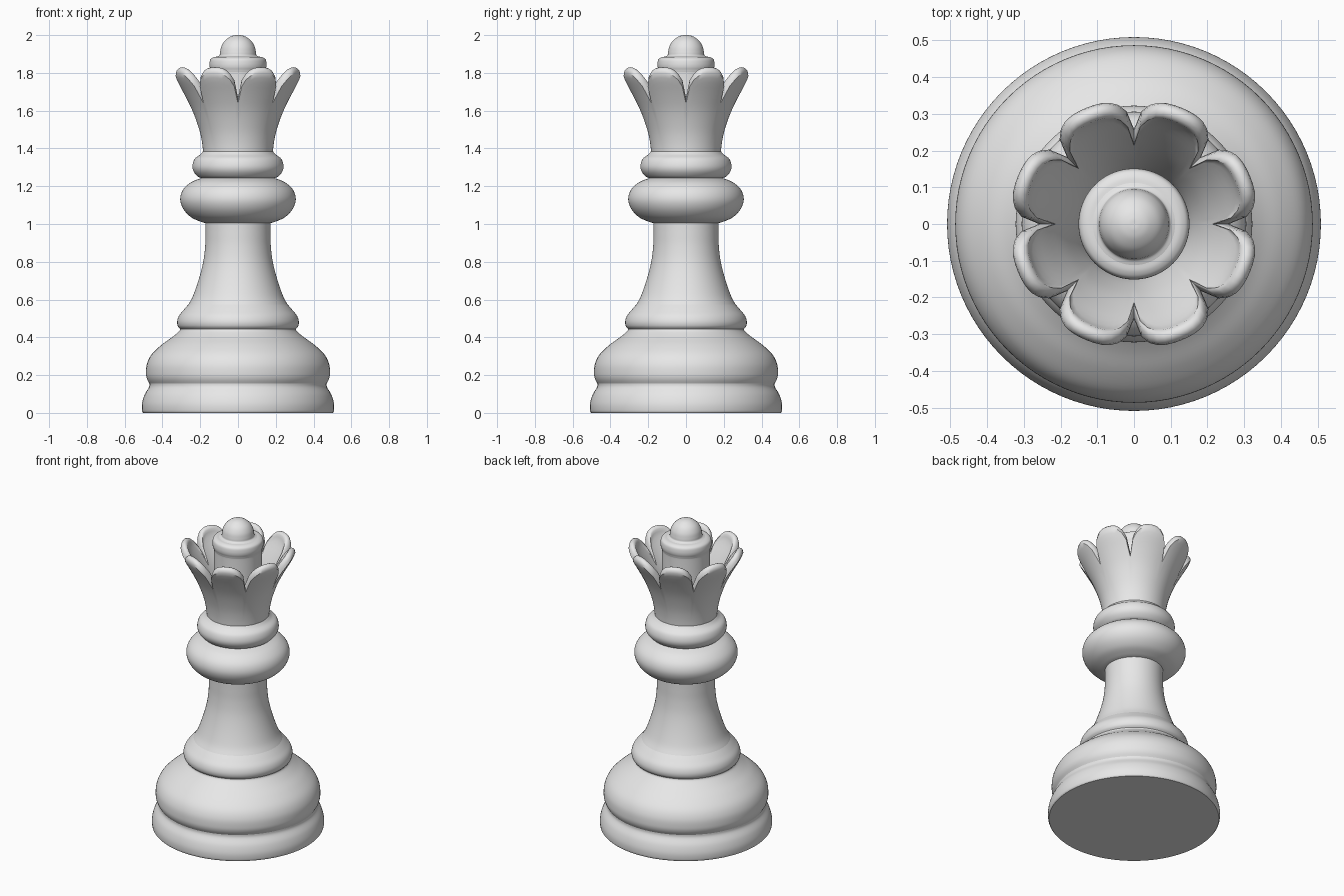
import bpy, bmesh, math

if "Cube" in bpy.data.objects:
    bpy.data.objects.remove(bpy.data.objects["Cube"])

SEG = 96
grey = bpy.data.materials.new("light_grey")
grey.diffuse_color = (0.8, 0.8, 0.8, 1)
grey.use_nodes = True
grey.node_tree.nodes["Principled BSDF"].inputs["Base Color"].default_value = grey.diffuse_color


def spline(pts, n=5):
    """Smooth curve through profile points (r, z)."""
    out = []
    for i in range(len(pts) - 1):
        p0, p1, p2 = pts[max(i - 1, 0)], pts[i], pts[i + 1]
        p3 = pts[min(i + 2, len(pts) - 1)]
        for k in range(n):
            t = k / n
            out.append(tuple(0.5 * (2 * b + (c - a) * t + (2 * a - 5 * b + 4 * c - d) * t * t
                             + (3 * b - a - 3 * c + d) * t ** 3)
                             for a, b, c, d in zip(p0, p1, p2, p3)))
    return out + [pts[-1]]


def lathe(name, section, cap_bottom=False, cap_top=False):
    """Surface round z; section(angle) gives the (r, z) profile at that angle."""
    bm = bmesh.new()
    cols = []
    for s in range(SEG):
        a = 2 * math.pi * s / SEG
        cols.append([bm.verts.new((r * math.cos(a), r * math.sin(a), z)) for r, z in section(a)])
    for s in range(SEG):
        c, d = cols[s], cols[(s + 1) % SEG]
        for i in range(len(c) - 1):
            bm.faces.new((c[i], d[i], d[i + 1], c[i + 1]))
    if cap_bottom:
        bm.faces.new([c[0] for c in reversed(cols)])
    if cap_top:
        bm.faces.new([c[-1] for c in cols])
    me = bpy.data.meshes.new(name)
    bm.to_mesh(me)
    bm.free()
    me.materials.append(grey)
    ob = bpy.data.objects.new(name, me)
    bpy.context.collection.objects.link(ob)
    bpy.ops.object.select_all(action='DESELECT')
    ob.select_set(True)
    bpy.context.view_layer.objects.active = ob
    bpy.ops.object.shade_smooth_by_angle(angle=math.radians(40))


def turned(name, pts, **caps):
    prof = spline(pts)
    lathe(name, lambda a: prof, **caps)


# Turned body, parts joined edge to edge
turned("foot", [(.502, 0), (.508, .012), (.508, .05), (.495, .095), (.472, .135), (.469, .155)],
       cap_bottom=True)
turned("base_bulge", [(.469, .155), (.482, .18), (.487, .21), (.482, .26), (.457, .31),
                      (.405, .36), (.35, .40), (.312, .432), (.307, .445)])
turned("lower_ring", [(.307, .445), (.319, .46), (.322, .485), (.312, .515), (.288, .545), (.262, .575)])
turned("stem", [(.262, .575), (.238, .62), (.207, .71), (.184, .80), (.174, .88), (.172, .95), (.172, 1.005)])
turned("collar", [(.172, 1.005), (.20, 1.013), (.25, 1.037), (.29, 1.08), (.306, 1.13),
                  (.292, 1.18), (.25, 1.22), (.195, 1.243)])
turned("upper_ring", [(.195, 1.243), (.215, 1.253), (.236, 1.28), (.241, 1.31), (.229, 1.345),
                      (.20, 1.368), (.185, 1.385)])

# Crown: flared cup with eight rounded petals
FLARE = spline([(.185, 1.385), (.19, 1.43), (.205, 1.50), (.24, 1.60), (.285, 1.69),
                (.325, 1.76), (.342, 1.80), (.342, 1.84)], 8)
THICK = .045


def flare(z):
    for (r0, z0), (r1, z1) in zip(FLARE, FLARE[1:]):
        if z <= z1:
            return r0 + (r1 - r0) * (z - z0) / (z1 - z0)
    return FLARE[-1][0]


def petal_section(a):
    u = abs((a / (math.pi / 4)) % 1 * 2 - 1)
    top = 1.67 + .16 * max(0, 1 - u ** 2.6) ** .6
    lip = top - .03
    rows = [1.385 + (lip - 1.385) * i / 16 for i in range(17)]
    pts = [(flare(z), z) for z in rows]
    r = flare(lip)
    pts += [(r - .004, top - .012), (r - .013, top - .003), (r - .023, top),
            (r - .034, top - .004), (r - .042, top - .014)]
    floor = 1.46
    pts += [(flare(z) - THICK, z) for z in
            [lip + (floor - lip) * i / 14 for i in range(15)]]
    return pts + [(.143, floor - .005)]


lathe("crown", petal_section)

# Central post with shoulder and round knob
turned("crown_post", [(.143, 1.455), (.142, 1.6), (.142, 1.78), (.144, 1.81), (.150, 1.83), (.151, 1.85),
                      (.146, 1.872), (.13, 1.883), (.112, 1.886)])
turned("knob", [(.112, 1.886), (.098, 1.893), (.095, 1.91), (.088, 1.94), (.070, 1.97),
                (.042, 1.991), (.018, 1.999), (.002, 2.0)], cap_top=True)
